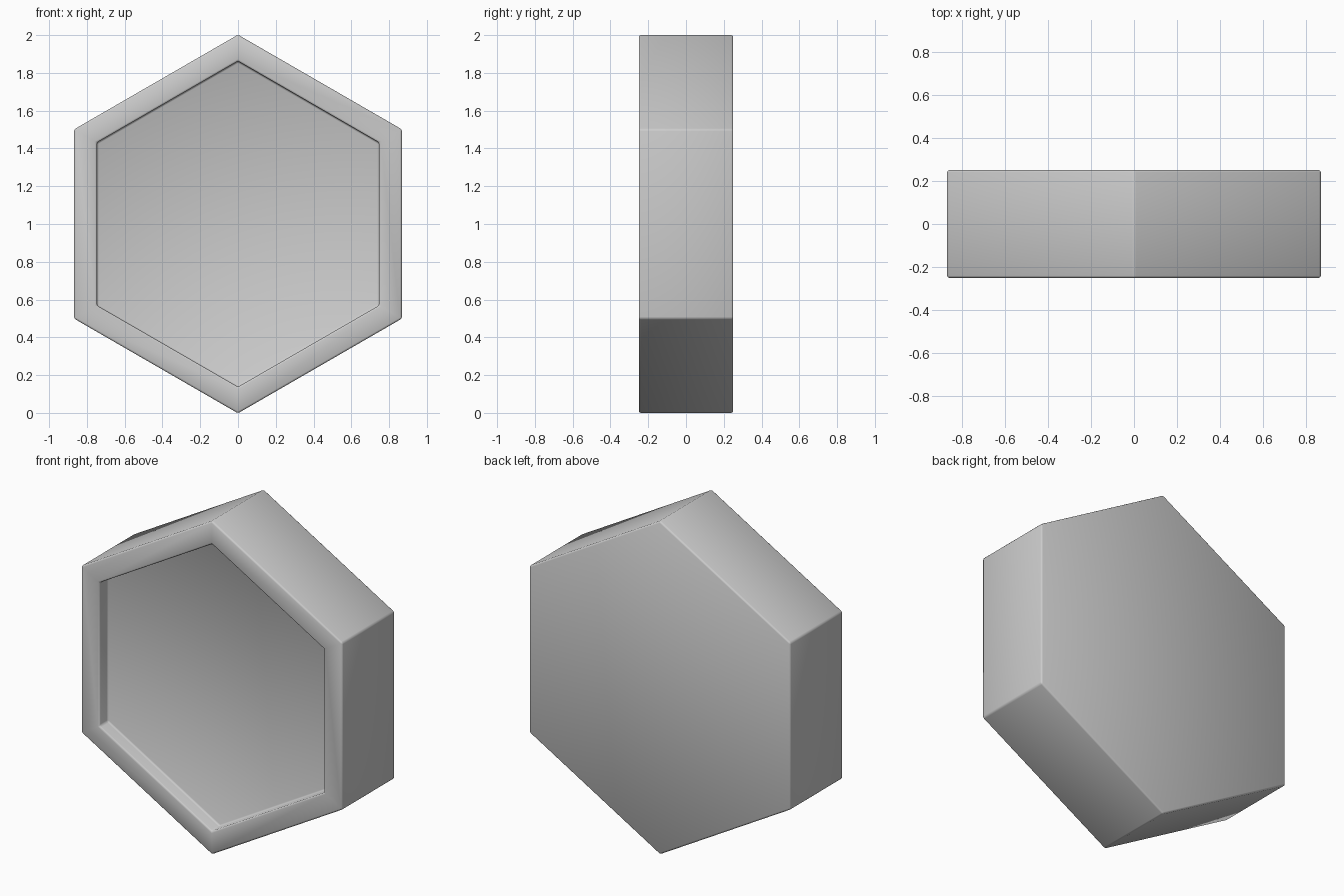
import bpy, bmesh
from math import pi
from mathutils import Matrix

if "Cube" in bpy.data.objects:
    bpy.data.objects.remove(bpy.data.objects["Cube"])

RADIUS, DEPTH = 1.002, 0.5
RIM, RECESS = 0.121, 0.08

# Hexagonal block standing on a point, facing -y
bm = bmesh.new()
bmesh.ops.create_cone(bm, cap_ends=True, segments=6, radius1=RADIUS,
                      radius2=RADIUS, depth=DEPTH)
top = max(bm.verts, key=lambda v: v.co.y)
# put a vertex on the y axis before tipping the block upright
if abs(top.co.x) > 0.01:
    bm.transform(Matrix.Rotation(pi / 6, 4, 'Z'))
bm.transform(Matrix.Translation((0, 0, 1)) @ Matrix.Rotation(pi / 2, 4, 'X'))
bm.normal_update()

# Recessed front panel inside a flat rim
front = min(bm.faces, key=lambda f: f.calc_center_median().y)
bmesh.ops.inset_region(bm, faces=[front], thickness=RIM, use_even_offset=True)
walls = bmesh.ops.extrude_discrete_faces(bm, faces=[front])
panel = walls["faces"][0]
bmesh.ops.translate(bm, verts=panel.verts, vec=(0, RECESS, 0))
bmesh.ops.recalc_face_normals(bm, faces=bm.faces)

mesh = bpy.data.meshes.new("hexagonal_tray")
bm.to_mesh(mesh)
bm.free()
tray = bpy.data.objects.new("hexagonal_tray", mesh)
bpy.context.collection.objects.link(tray)
mesh.shade_smooth()

# Fine softened edges
bevel = tray.modifiers.new("soft_edges", 'BEVEL')
bevel.width = 0.01
bevel.segments = 2
bevel.limit_method = 'ANGLE'
